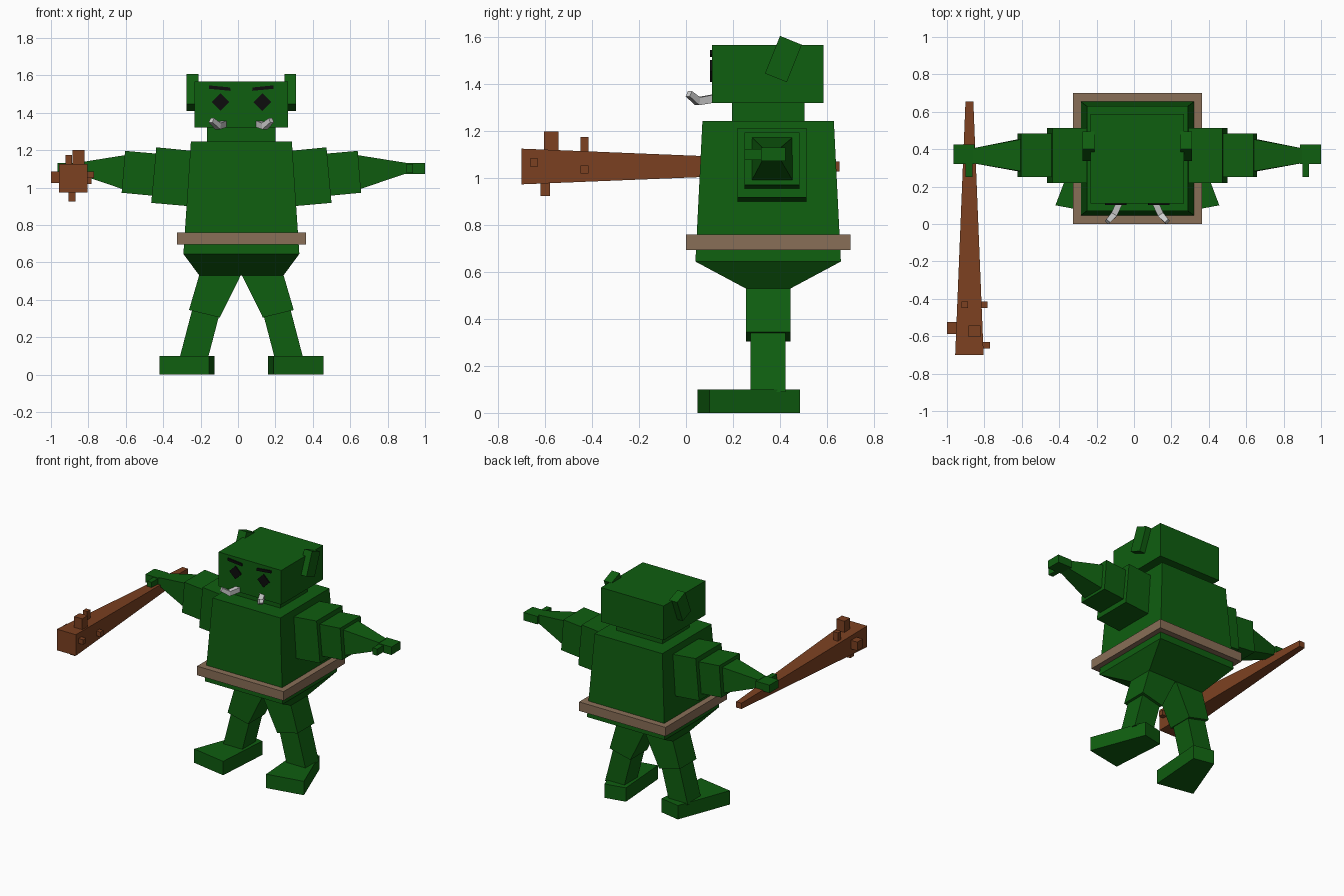
import bpy, bmesh, math
from mathutils import Vector, Matrix

if "Cube" in bpy.data.objects:
    bpy.data.objects.remove(bpy.data.objects["Cube"])

CX = 0.018  # centre line of the body


def material(name, rgb):
    m = bpy.data.materials.new(name)
    m.diffuse_color = (*rgb, 1)
    m.use_nodes = True
    m.node_tree.nodes["Principled BSDF"].inputs["Base Color"].default_value = m.diffuse_color
    return m


GREEN = material("green skin", (0.0048, 0.112, 0.005))
TAN = material("tan belt", (0.25, 0.158, 0.095))
BROWN = material("brown wood", (0.2, 0.052, 0.015))
BLACK = material("black", (0.004, 0.004, 0.004))
IVORY = material("pale tusk", (0.6, 0.6, 0.6))


def loft(name, rings, mat, mirror=False, x=CX):
    """Closed solid through a list of four-cornered rings."""
    bm = bmesh.new()
    vs = [[bm.verts.new(p) for p in r] for r in rings]
    for a, b in zip(vs, vs[1:]):
        for i in range(4):
            j = (i + 1) % 4
            bm.faces.new((a[i], a[j], b[j], b[i]))
    bm.faces.new(vs[0])
    bm.faces.new(vs[-1])
    bmesh.ops.recalc_face_normals(bm, faces=bm.faces)
    me = bpy.data.meshes.new(name)
    bm.to_mesh(me)
    bm.free()
    me.materials.append(mat)
    ob = bpy.data.objects.new(name, me)
    ob.location.x = x
    bpy.context.collection.objects.link(ob)
    if mirror:
        ob.modifiers.new("mirror", 'MIRROR').use_mirror_merge = False
    return ob


def flat(z, x0, x1, y0, y1):
    return [(x0, y0, z), (x1, y0, z), (x1, y1, z), (x0, y1, z)]


def box(name, x0, x1, y0, y1, z0, z1, mat, mirror=False, x=CX):
    return loft(name, [flat(z0, x0, x1, y0, y1), flat(z1, x0, x1, y0, y1)], mat, mirror, x)


def arm_ring(x_top, z_top, x_low, z_low, y0, y1):
    return [(x_low, y0, z_low), (x_low, y1, z_low), (x_top, y1, z_top), (x_top, y0, z_top)]


# Torso with tapered hips, belt, neck and head
loft("torso", [flat(0.53, -0.225, 0.225, 0.255, 0.445),
               flat(0.645, -0.31, 0.31, 0.04, 0.66),
               flat(1.245, -0.27, 0.27, 0.07, 0.63)], GREEN)
box("belt", -0.345, 0.345, 0.0, 0.70, 0.695, 0.76, TAN)
box("neck", -0.183, 0.183, 0.195, 0.505, 1.23, 1.33, GREEN)
box("head", -0.25, 0.25, 0.11, 0.587, 1.32, 1.567, GREEN)

# Ears: slabs leaning back on the sides of the head
ear = box("ears", 0.23, 0.293, -0.05, 0.05, -0.086, 0.086, GREEN, True)
ear.data.transform(Matrix.Translation((0, 0.415, 1.508)) @ Matrix.Rotation(math.radians(-22), 4, 'X'))

# Arms, from shoulder to thumb
loft("upper_arm", [arm_ring(0.20, 1.19, 0.22, 0.895, 0.22, 0.514),
                   arm_ring(0.455, 1.215, 0.482, 0.918, 0.22, 0.514)], GREEN, True)
loft("elbow", [arm_ring(0.44, 1.18, 0.46, 0.955, 0.25, 0.484),
               arm_ring(0.622, 1.196, 0.64, 0.972, 0.25, 0.484)], GREEN, True)
loft("forearm", [arm_ring(0.61, 1.175, 0.63, 0.99, 0.28, 0.455),
                 arm_ring(0.88, 1.132, 0.88, 1.075, 0.325, 0.405)], GREEN, True)
box("hand", 0.87, 0.982, 0.32, 0.425, 1.073, 1.13, GREEN, True)
box("thumb", 0.882, 0.918, 0.25, 0.33, 1.077, 1.125, GREEN, True)

# Legs and splayed feet
loft("thigh", [[(0.115, 0.255, 0.305), (0.28, 0.255, 0.345), (0.28, 0.445, 0.345), (0.115, 0.445, 0.305)],
               flat(0.55, -0.006, 0.22, 0.255, 0.445)], GREEN, True)
loft("shin", [flat(0.09, 0.178, 0.33, 0.275, 0.425),
              flat(0.35, 0.11, 0.262, 0.275, 0.425)], GREEN, True)
sole = [(0.172, 0.05), (0.438, 0.10), (0.292, 0.485), (0.143, 0.455)]
loft("foot", [[(x, y, z) for x, y in sole] for z in (0, 0.1)], GREEN, True)

# Diamond eyes and angry brows as thin plates
for name, pts in (("eyes", [(0.112, 1.41), (0.159, 1.457), (0.112, 1.504), (0.065, 1.457)]),
                  ("brows", [(0.058, 1.517), (0.172, 1.528), (0.173, 1.546), (0.060, 1.535)])):
    loft(name, [[(x, y, z) for x, z in pts] for y in (0.102, 0.111)], BLACK, True)

# Bent tusks
path = [Vector((0.088, 0.13, 1.342)), Vector((0.125, 0.05, 1.328)), Vector((0.16, 0.012, 1.36))]
rings = []
for i, (p, r) in enumerate(zip(path, (0.017, 0.017, 0.013))):
    d = (path[min(i + 1, 2)] - path[max(i - 1, 0)]).normalized()
    side = d.cross(Vector((0, 0, 1))).normalized() * r
    up = side.cross(d).normalized() * r
    rings.append([p + side + up, p - side + up, p - side - up, p + side - up])
loft("tusks", rings, IVORY, True)

# Tapered club with square studs
loft("club", [[(-0.88 + sx * w, y, 1.05 + sz * w) for sx, sz in ((-1, -1), (1, -1), (1, 1), (-1, 1))]
              for y, w in ((-0.70, 0.076), (0.655, 0.021))], BROWN, x=0)
studs = [(-0.885, -0.82, -0.605, -0.543, 1.10, 1.20),
         (-0.922, -0.888, -0.45, -0.415, 1.10, 1.175),
         (-0.905, -0.87, -0.62, -0.58, 0.925, 1.0),
         (-1.0, -0.94, -0.587, -0.525, 1.025, 1.087),
         (-0.83, -0.77, -0.665, -0.63, 1.05, 1.085),
         (-0.83, -0.783, -0.45, -0.415, 1.02, 1.055)]
for s in studs:
    box("club_stud", *s, BROWN, x=0)
